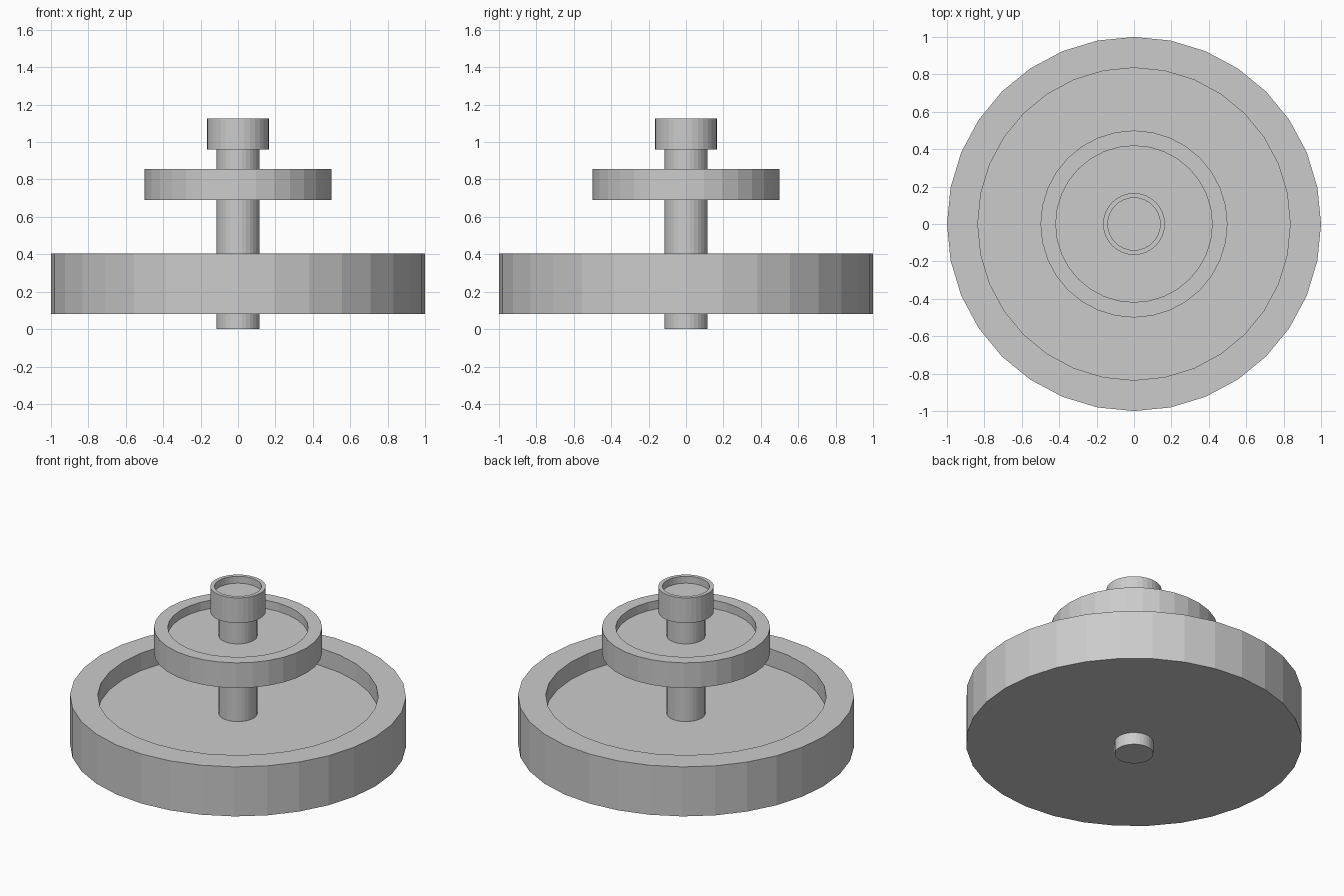
import bpy, bmesh
from math import cos, sin, tau

if "Cube" in bpy.data.objects:
    bpy.data.objects.remove(bpy.data.objects["Cube"])

SIDES = 32


def lathe(name, profile):
    """Revolve (radius, z) points, listed bottom to top along the outside, and cap both ends."""
    bm = bmesh.new()
    rings = [[bm.verts.new((r * cos(tau * i / SIDES), r * sin(tau * i / SIDES), z))
              for i in range(SIDES)] for r, z in profile]
    for low, high in zip(rings, rings[1:]):
        for i in range(SIDES):
            j = (i + 1) % SIDES
            bm.faces.new((low[i], low[j], high[j], high[i]))
    bm.faces.new(rings[0][::-1])
    bm.faces.new(rings[-1])
    mesh = bpy.data.meshes.new(name)
    bm.to_mesh(mesh)
    bm.free()
    obj = bpy.data.objects.new(name, mesh)
    bpy.context.collection.objects.link(obj)
    return obj


def basin(name, radius, inner, bottom, top, floor):
    """Round tray with a raised rim and a recessed floor."""
    return lathe(name, [(radius, bottom), (radius, top), (inner, top), (inner, floor)])


# Central pole carrying all tiers
lathe("pole", [(0.115, 0.0), (0.115, 0.97)])

# Three tiers, from large to small
basin("lower_basin", 1.0, 0.835, 0.08, 0.405, 0.29)
basin("middle_basin", 0.5, 0.418, 0.69, 0.855, 0.80)
basin("top_cup", 0.165, 0.14, 0.96, 1.125, 1.08)
